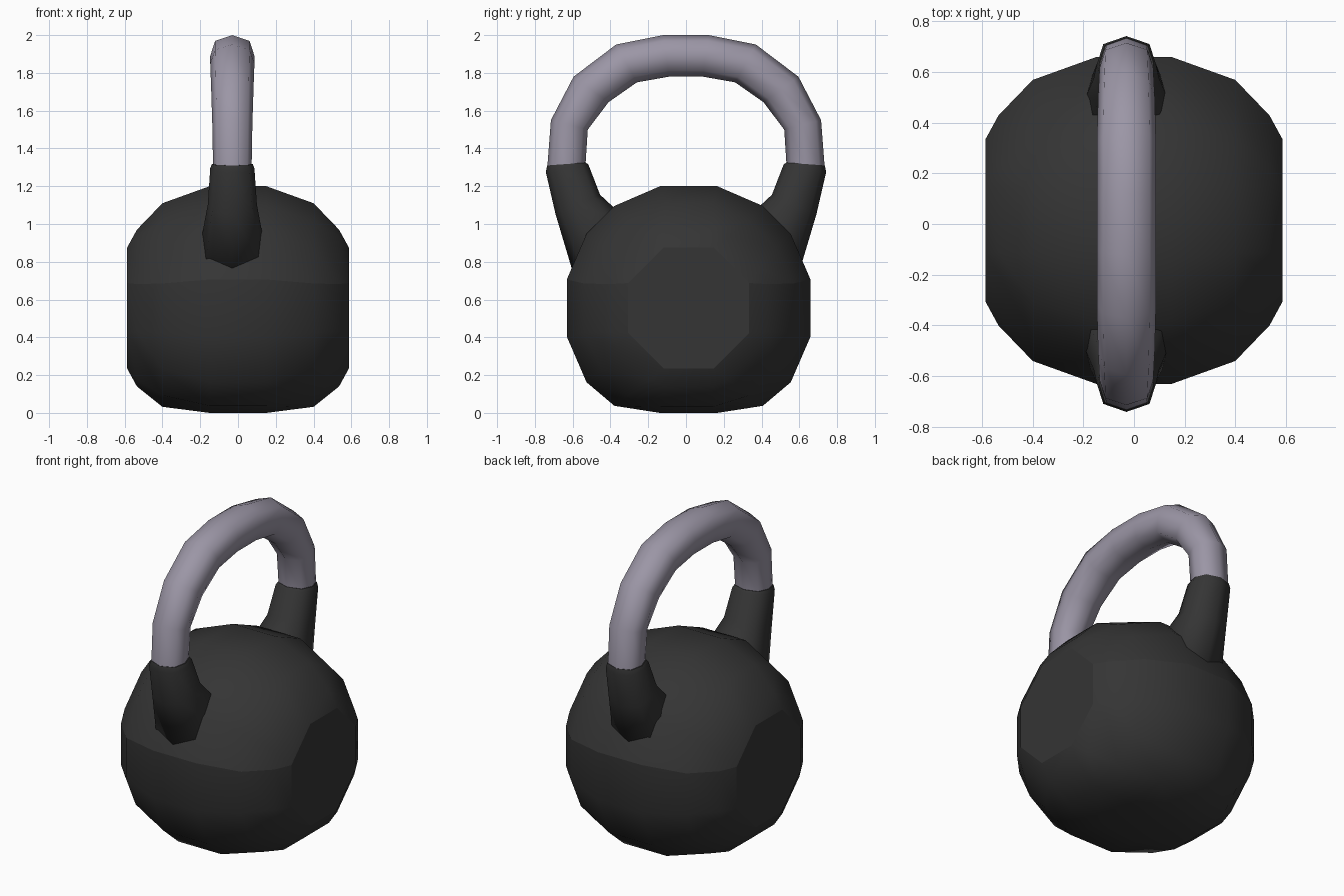
import bpy, bmesh, math
from mathutils import Vector

if "Cube" in bpy.data.objects:
    bpy.data.objects.remove(bpy.data.objects["Cube"])


def material(name, col):
    m = bpy.data.materials.new(name)
    m.diffuse_color = (*col, 1)
    m.use_nodes = True
    m.node_tree.nodes["Principled BSDF"].inputs["Base Color"].default_value = m.diffuse_color
    return m


DARK = material("dark iron", (0.035, 0.035, 0.035))
GREY = material("lilac grey metal", (0.33, 0.305, 0.38))
X0 = -0.03  # the handle sits slightly left of the middle


def loft(name, rings, mat):
    """Skin closed rings of points, cap both ends, smooth with sharp cap rims."""
    bm = bmesh.new()
    vs = [[bm.verts.new(p) for p in r] for r in rings]
    n = len(rings[0])
    for a, b in zip(vs, vs[1:]):
        for i in range(n):
            j = (i + 1) % n
            bm.faces.new((a[i], a[j], b[j], b[i]))
    bm.faces.new(vs[0])
    bm.faces.new(vs[-1])
    bmesh.ops.remove_doubles(bm, verts=bm.verts, dist=0.001)
    bmesh.ops.recalc_face_normals(bm, faces=bm.faces)
    for f in bm.faces:
        f.smooth = True
        if len(f.verts) > 4:
            for e in f.edges:
                e.smooth = False
    me = bpy.data.meshes.new(name)
    bm.to_mesh(me)
    bm.free()
    me.materials.append(mat)
    ob = bpy.data.objects.new(name, me)
    bpy.context.collection.objects.link(ob)
    return ob


# Body: faceted ball around x, ends cut to octagons, underside flattened
def body_ring(x, apothem, angle, angle2, diag):
    pts = []
    for q in range(4):
        for a, r in ((angle, apothem / math.cos(math.radians(angle))),
                     (angle2, diag / math.cos(math.radians(45 - angle2))),
                     (90 - angle2, diag / math.cos(math.radians(45 - angle2))),
                     (90 - angle, apothem / math.cos(math.radians(angle)))):
            t = math.radians(a + 90 * q)
            z = 0.555 + r * math.sin(t)
            if z < 0.05:
                z = 0.05 + (z - 0.05) * 0.05 / 0.14
            pts.append((x, 0.014 + r * math.cos(t), z))
    return pts


half = [(0.15, 0.645, 13.2, 36, 0.66), (0.40, 0.555, 13.2, 35, 0.555),
        (0.535, 0.415, 17, 29, 0.415), (0.587, 0.32, 22.5, 22.5, 0.32)]
rings = [body_ring(-x, *r) for x, *r in reversed(half)] + [body_ring(x, *r) for x, *r in half]
body = loft("body", rings, DARK)
# crease running round the body just above the middle
for e in body.data.edges:
    if all(0.66 < body.data.vertices[v].co.z < 0.73 for v in e.vertices):
        e.use_edge_sharp = True


# Handle and collars: eight-sided sections between an outer and an inner point
def section(outer, inner, wx, k=0.78):
    o, i = Vector(outer), Vector(inner)
    c, h = (o + i) / 2, (o - i) / 2
    pts = []
    for u, w in ((1, 0), (.72, k), (0, 1), (-.72, k), (-1, 0), (-.72, -k), (0, -1), (.72, -k)):
        p = c + h * u
        pts.append((X0 + wx * w, p.x, p.y))
    return pts


arch = [((0.735, 1.29), (0.533, 1.30), 0.102), ((0.715, 1.55), (0.52, 1.50), 0.106),
        ((0.595, 1.78), (0.41, 1.645), 0.112), ((0.37, 1.95), (0.26, 1.75), 0.117),
        ((0.12, 2.0), (0.09, 1.78), 0.117)]
right = [section(*s) for s in arch]
left = [[(x, -y, z) for x, y, z in r] for r in reversed(right)]
loft("handle", right + left, GREY)

collar = [section((0.735, 1.31), (0.53, 1.325), 0.108),
          section((0.742, 1.275), (0.517, 1.315), 0.117),
          section((0.69, 1.05), (0.455, 1.155), 0.13, 0.82),
          section((0.605, 0.765), (0.385, 1.09), 0.163, 0.86),
          section((0.45, 0.75), (0.30, 0.98), 0.13)]
for name, s in (("back_collar", 1), ("front_collar", -1)):
    loft(name, [[(x, s * y, z) for x, y, z in r] for r in collar], DARK)
